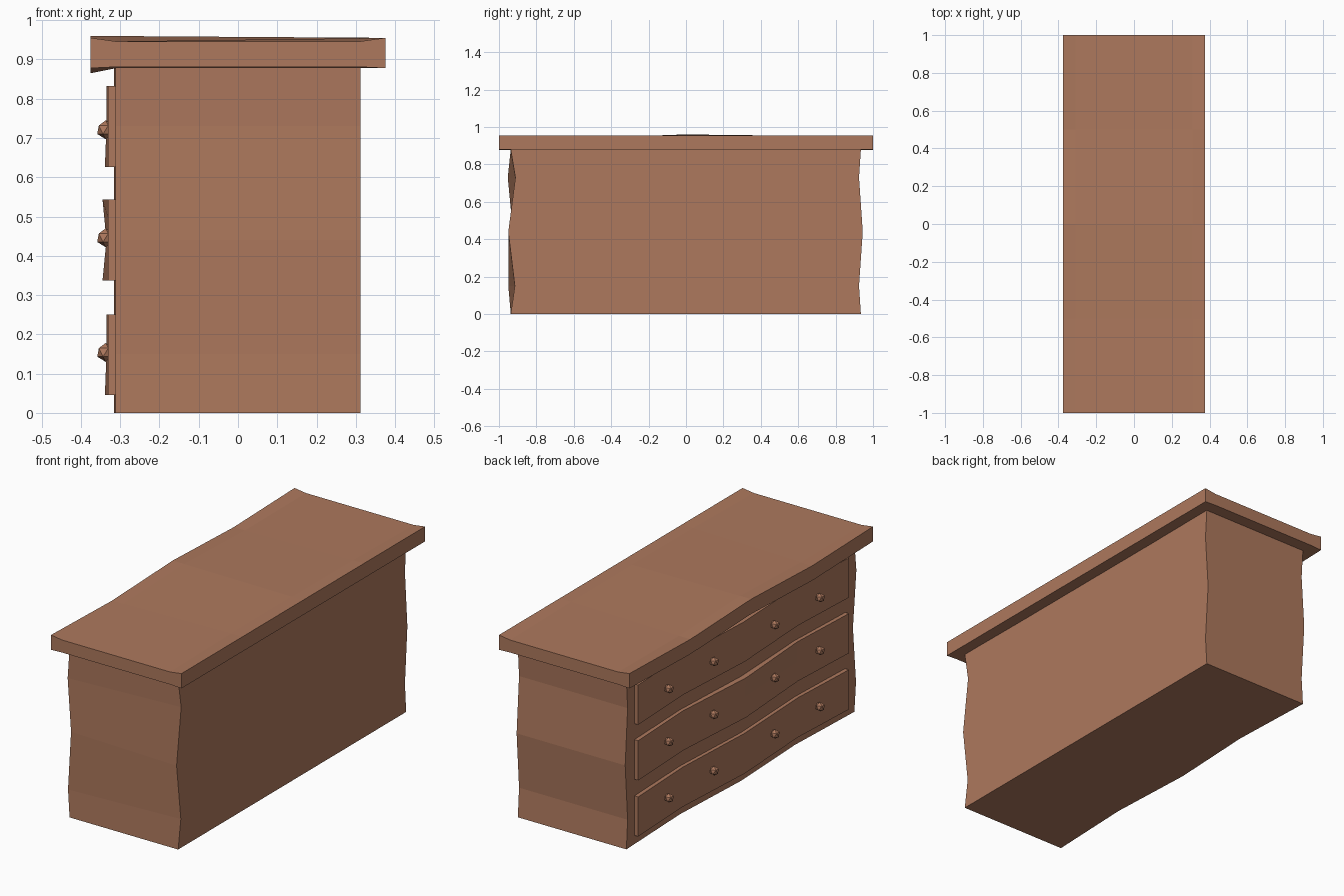
import bpy, bmesh

if "Cube" in bpy.data.objects:
    bpy.data.objects.remove(bpy.data.objects["Cube"])

wood = bpy.data.materials.new("wood")
wood.diffuse_color = (0.42, 0.19, 0.11, 1)
wood.use_nodes = True
wood.node_tree.nodes["Principled BSDF"].inputs["Base Color"].default_value = wood.diffuse_color


def finish(name, bm):
    bmesh.ops.recalc_face_normals(bm, faces=bm.faces[:])
    me = bpy.data.meshes.new(name)
    bm.to_mesh(me)
    bm.free()
    me.materials.append(wood)
    ob = bpy.data.objects.new(name, me)
    bpy.context.collection.objects.link(ob)
    return ob


def block(name, xs, ys, zs, warp):
    """Box shell cut at the given grid lines; warp(i, j, k, co) bends it."""
    bm = bmesh.new()
    axes = (xs, ys, zs)
    verts = {}

    def vert(idx):
        if idx not in verts:
            co = [axes[a][idx[a]] for a in range(3)]
            verts[idx] = bm.verts.new(warp(*idx, co))
        return verts[idx]

    for a in range(3):
        u, v = (a + 1) % 3, (a + 2) % 3
        for end in (0, len(axes[a]) - 1):
            for m in range(len(axes[u]) - 1):
                for n in range(len(axes[v]) - 1):
                    quad = []
                    for du, dv in ((0, 0), (1, 0), (1, 1), (0, 1)):
                        idx = [0, 0, 0]
                        idx[a], idx[u], idx[v] = end, m + du, n + dv
                        quad.append(vert(tuple(idx)))
                    bm.faces.new(quad)
    return finish(name, bm)


# Hand-carved wobble along the drawer side
wave = (0.0, 0.018, -0.004, 0.018, 0.0)

# Cabinet body: wavy ends and a wavy drawer side
back_end = (0.935, 0.925, 0.945, 0.925, 0.935)
front_end_right = (-0.937, -0.915, -0.95, -0.912, -0.937)
front_end_left = (-0.937, -0.95, -0.925, -0.953, -0.937)


def body_warp(i, j, k, co):
    x, y, z = co
    if j == 0:
        y = (front_end_left, front_end_right)[i][k]
    elif j == 4:
        y = back_end[k]
    if i == 0:
        x += wave[j]
    return x, y, z


block("cabinet_body", (-0.312, 0.312), (-0.94, -0.47, 0, 0.47, 0.94),
      (0, 0.15, 0.44, 0.73, 0.88), body_warp)

# Top slab: dips along the drawer side and in the middle of both ends
edge_dip = (0, -0.013, 0.005, -0.013, 0)


def top_warp(i, j, k, co):
    x, y, z = co
    if j in (0, 4):
        if i in (1, 2):
            z += -0.009 if k == 1 else 0.003
    elif i == 0 or k == 1:
        z += edge_dip[j] * (0.375 - x) / 0.75
    return x, y, z


block("top_slab", (-0.375, -0.31, 0.31, 0.375), (-1, -0.5, 0, 0.5, 1),
      (0.878, 0.955), top_warp)

# Three drawer fronts, each with four faceted knobs
drawers = (("lower", 0.148, -0.004, 0.0),
           ("middle", 0.44, -0.01, -0.01),
           ("upper", 0.729, -0.004, 0.0))
for label, zc, low, high in drawers:
    def drawer_warp(i, j, k, co):
        x, y, z = co
        x += wave[j]
        if i == 0 and j == 2:
            x += (low, 0, high)[k]
        return x, y, z

    block(label + "_drawer", (-0.331, -0.29), (-0.865, -0.47, 0, 0.47, 0.865),
          (zc - 0.103, zc, zc + 0.103), drawer_warp)
    for n, y in enumerate((-0.62, -0.25, 0.25, 0.62)):
        bm = bmesh.new()
        bmesh.ops.create_icosphere(bm, subdivisions=1, radius=0.024)
        knob = finish(f"{label}_knob_{n + 1}", bm)
        knob.location = (-0.337, y, zc + 0.006 if label != "upper" else zc - 0.008)
